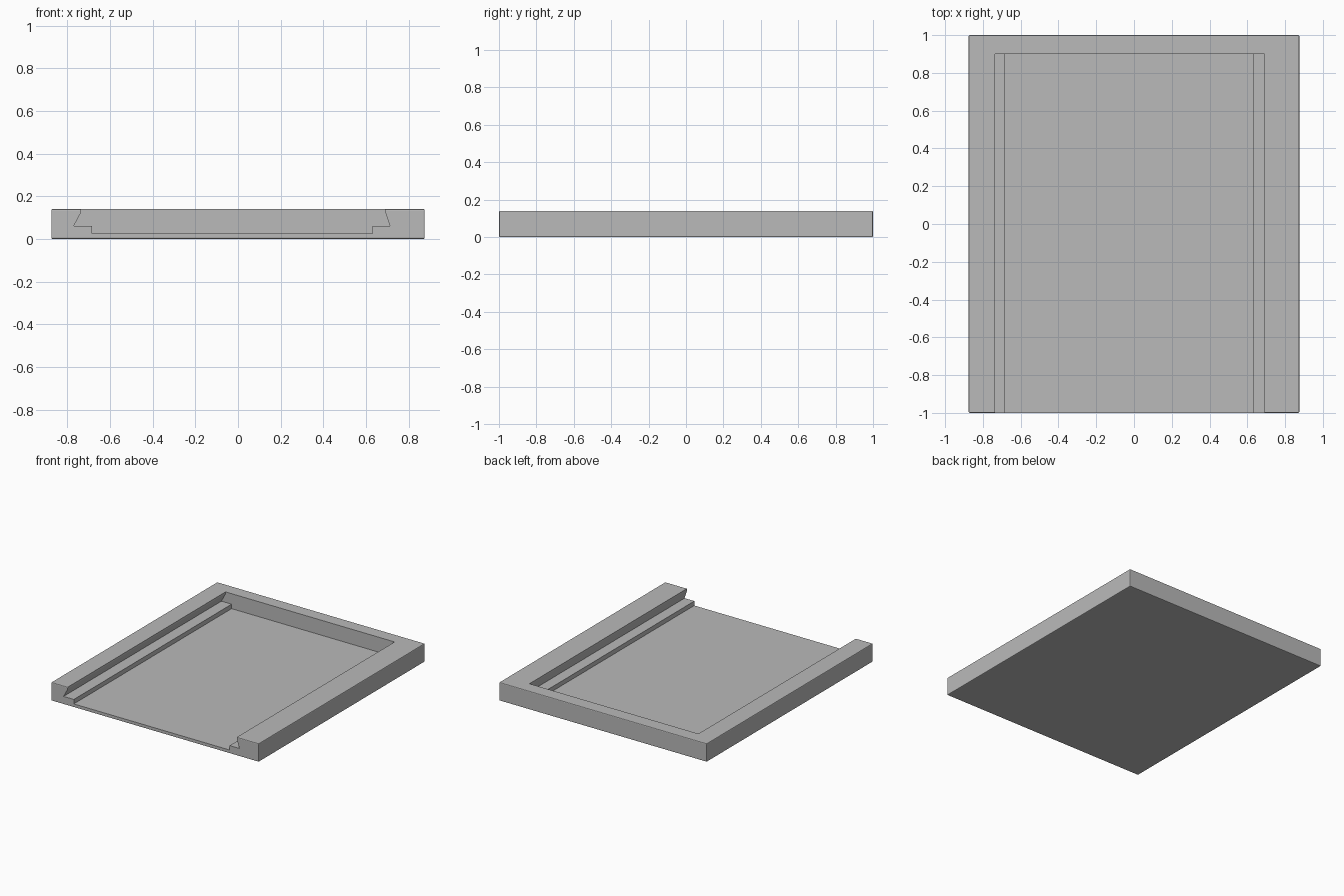
import bpy
import bmesh

default = bpy.data.objects.get("Cube")
if default:
    bpy.data.objects.remove(default, do_unlink=True)

WIDTH, LENGTH, HEIGHT = 1.75, 2.0, 0.14
LIP, LEDGE, FLOOR = 0.126, 0.06, 0.026   # heights inside the channel
BACK_WALL = 0.9                          # inner face of the back wall

grey = bpy.data.materials.new("light grey")
grey.use_nodes = True
colour = (0.49, 0.49, 0.49, 1)
grey.diffuse_color = colour
grey.node_tree.nodes["Principled BSDF"].inputs["Base Color"].default_value = colour


def add_object(name, bm):
    """Turn a bmesh into a grey object."""
    bmesh.ops.recalc_face_normals(bm, faces=bm.faces)
    mesh = bpy.data.meshes.new(name)
    bm.to_mesh(mesh)
    bm.free()
    mesh.materials.append(grey)
    obj = bpy.data.objects.new(name, mesh)
    bpy.context.collection.objects.link(obj)
    return obj


def extrude_profile(name, profile, y0, y1):
    """Extrude an (x, z) outline along y."""
    bm = bmesh.new()
    face = bm.faces.new([bm.verts.new((x, y0, z)) for x, z in profile])
    grown = bmesh.ops.extrude_face_region(bm, geom=[face])["geom"]
    verts = [v for v in grown if isinstance(v, bmesh.types.BMVert)]
    bmesh.ops.translate(bm, vec=(0, y1 - y0, 0), verts=verts)
    return add_object(name, bm)


# Solid tray block with softened outer edges
half = WIDTH / 2
tray = extrude_profile("sliding_tray",
                       [(-half, 0), (half, 0), (half, HEIGHT), (-half, HEIGHT)],
                       -LENGTH / 2, LENGTH / 2)
bevel = tray.modifiers.new("soft_edges", "BEVEL")
bevel.width = 0.006
bevel.segments = 2

# Undercut channel with a ledge on both sides, open at the front
over = HEIGHT + 0.1
channel = extrude_profile("channel_cutter", [
    (-0.735, over), (-0.735, LIP), (-0.77, LEDGE), (-0.684, LEDGE), (-0.684, FLOOR),
    (0.63, FLOOR), (0.63, LEDGE), (0.712, LEDGE), (0.69, LIP), (0.69, over),
], -LENGTH / 2 - 0.1, BACK_WALL)
channel.hide_render = True
cut = tray.modifiers.new("channel", "BOOLEAN")
cut.operation = "DIFFERENCE"
cut.solver = "EXACT"
cut.object = channel

# Apply the cut and drop the helper
bpy.context.view_layer.update()
evaluated = tray.evaluated_get(bpy.context.evaluated_depsgraph_get())
result = bpy.data.meshes.new_from_object(evaluated)
tray.modifiers.clear()
tray.data = result
result.name = "sliding_tray"
bpy.data.objects.remove(channel, do_unlink=True)
